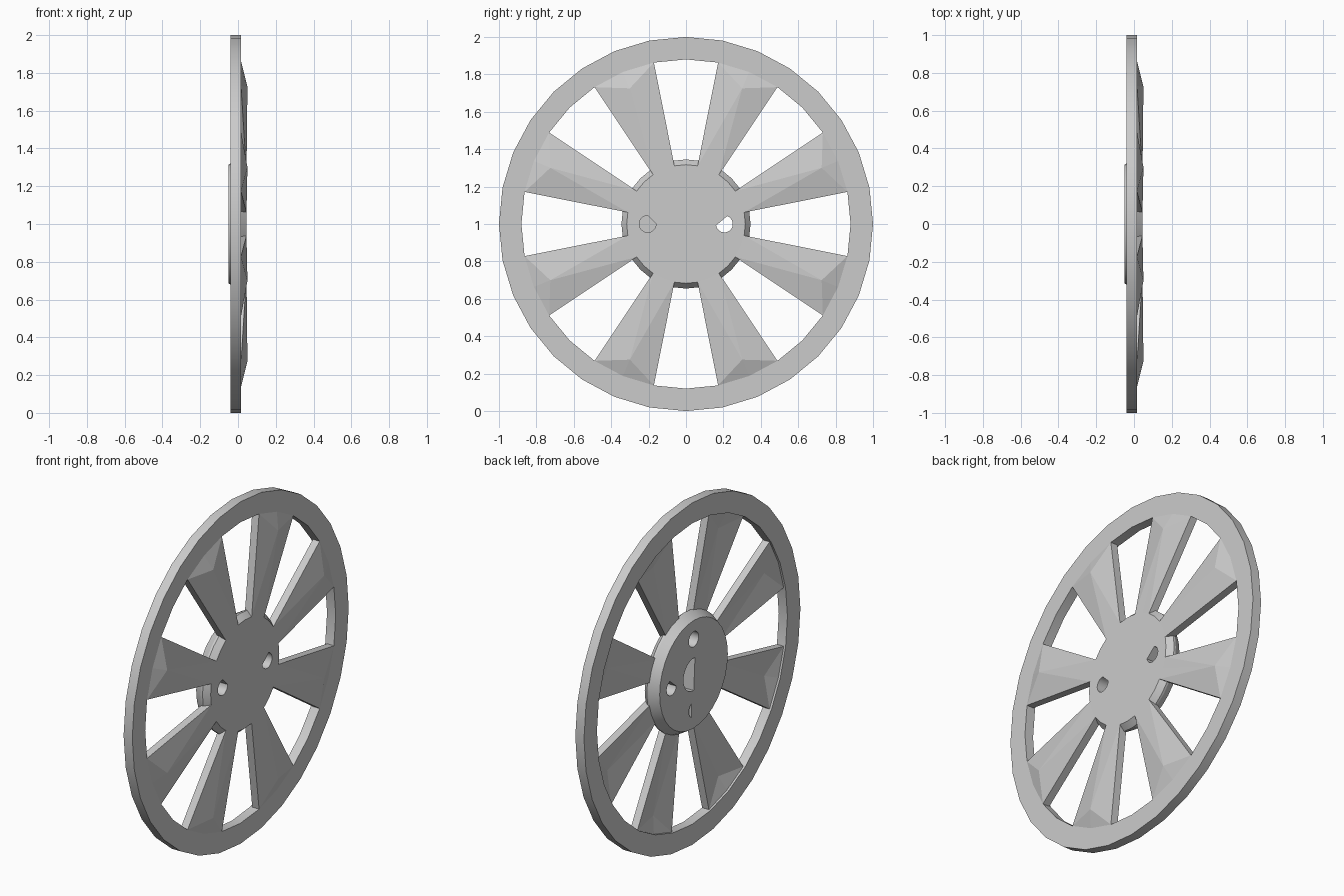
import bpy, bmesh
from math import sin, cos, radians

if "Cube" in bpy.data.objects:
    bpy.data.objects.remove(bpy.data.objects["Cube"])

SIDES = 32
STEP = 360 / SIDES


def pt(x, r, deg):
    """Point at distance r from the axle, angle measured from the top."""
    a = radians(deg)
    return (x, r * sin(a), 1 + r * cos(a))


def finish(bm, name, smooth=False):
    bmesh.ops.recalc_face_normals(bm, faces=bm.faces[:])
    me = bpy.data.meshes.new(name)
    bm.to_mesh(me)
    bm.free()
    ob = bpy.data.objects.new(name, me)
    bpy.context.collection.objects.link(ob)
    if smooth:
        bpy.ops.object.select_all(action='DESELECT')
        ob.select_set(True)
        bpy.context.view_layer.objects.active = ob
        bpy.ops.object.shade_smooth_by_angle(angle=radians(25))
    return ob


def lathe(profile, name, closed, smooth):
    """Spin an (x, radius) profile about the axle."""
    bm = bmesh.new()
    rings = [[bm.verts.new(pt(x, r, i * STEP)) for i in range(SIDES)]
             for x, r in profile]
    n = len(rings)
    for a in range(n if closed else n - 1):
        p, q = rings[a], rings[(a + 1) % n]
        for i in range(SIDES):
            j = (i + 1) % SIDES
            bm.faces.new((p[i], p[j], q[j], q[i]))
    if not closed:
        bm.faces.new(rings[0])
        bm.faces.new(rings[-1])
    return finish(bm, name, smooth)


def prism(bm, y, z, r, start, end, x0, x1):
    """Round hole cutter; a partial arc is closed by a straight chord."""
    n = 16
    full = end - start >= 360
    count = n if full else n + 1
    angs = [radians(start + (end - start) * i / n) for i in range(count)]
    a, b = [[bm.verts.new((x, y + r * cos(t), 1 + z + r * sin(t))) for t in angs]
            for x in (x0, x1)]
    bm.faces.new(a)
    bm.faces.new(b[::-1])
    for i in range(count):
        j = (i + 1) % count
        bm.faces.new((a[j], a[i], b[i], b[j]))


# Outer rim
lathe([(-0.04, 1), (0.016, 1), (0.016, 0.88), (-0.04, 0.88)], "rim", True, True)

# Hub with a flared collar on the back
hub = lathe([(-0.05, 0.315), (0.0, 0.345), (0.012, 0.345), (0.045, 0.317)],
            "hub", False, False)

# Bolt holes, axle slot and pockets
bm = bmesh.new()
prism(bm, 0.205, 0, 0.045, 190, 430, -0.1, 0.1)      # through hole
prism(bm, -0.205, 0, 0.045, 90, 360, -0.035, 0.1)    # front pocket
prism(bm, 0, 0.205, 0.045, 0, 360, -0.1, 0.03)       # back pockets
prism(bm, 0, -0.205, 0.045, -60, 60, -0.1, 0.03)
prism(bm, 0, 0, 0.095, -90, 97, -0.1, 0.03)
cutter = finish(bm, "hole_cutter")
cutter.hide_render = True
mod = hub.modifiers.new("holes", 'BOOLEAN')
mod.operation = 'DIFFERENCE'
mod.solver = 'EXACT'
mod.object = cutter
deps = bpy.context.evaluated_depsgraph_get()
cut_mesh = bpy.data.meshes.new_from_object(hub.evaluated_get(deps))
hub.modifiers.clear()
hub.data = cut_mesh
bpy.data.objects.remove(cutter)
bpy.ops.object.select_all(action='DESELECT')
hub.select_set(True)
bpy.context.view_layer.objects.active = hub
bpy.ops.object.shade_smooth_by_angle(angle=radians(25))

# Spokes: flaring blades with a raised centre peak near the rim
for k in range(8):
    c = 22.5 + 45 * k
    l, r = c - STEP, c + STEP
    bm = bmesh.new()
    sides = []
    for xi, xp, xo in ((0.045, 0.05, 0.016), (0.0, 0.002, -0.028)):
        v = [bm.verts.new(p) for p in (
            pt(xi, 0.316, l), pt(xi, 0.316, c), pt(xi, 0.316, r),
            pt(xo, 0.88, r), pt(xo, 0.88, c), pt(xo, 0.88, l),
            pt(xp, 0.785, c))]
        for f in ((0, 1, 6), (0, 6, 5), (1, 2, 6), (2, 3, 6), (3, 4, 6), (4, 5, 6)):
            bm.faces.new([v[i] for i in f])
        sides.append(v)
    f, b = sides
    for i in range(6):
        j = (i + 1) % 6
        bm.faces.new((f[i], f[j], b[j], b[i]))
    finish(bm, f"spoke_{k + 1}")
